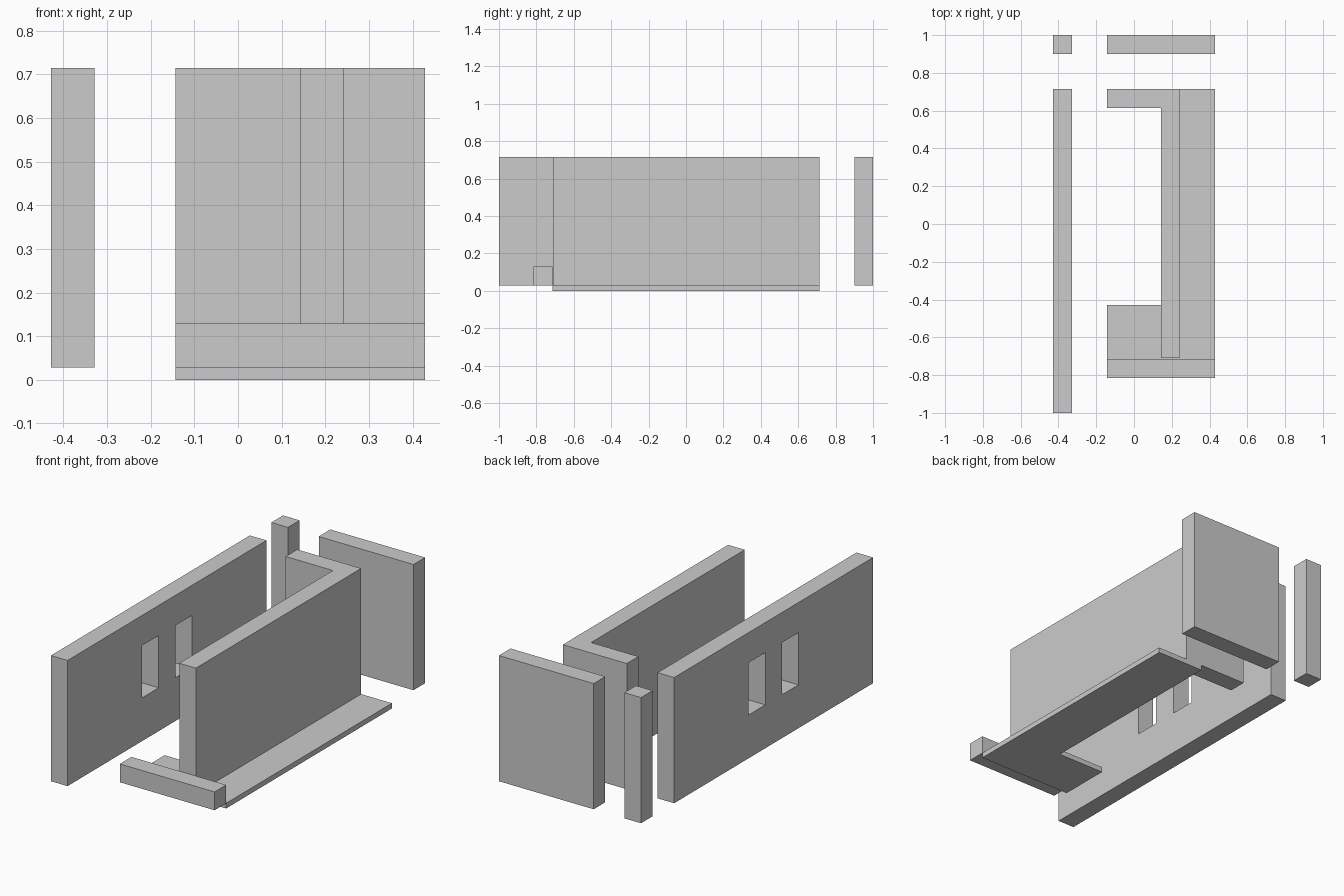
import bpy, bmesh

if "Cube" in bpy.data.objects:
    bpy.data.objects.remove(bpy.data.objects["Cube"])

U = 1 / 7              # layout unit
T = 0.1                # wall thickness
Z0, Z1 = 0.2 * U, 5 * U  # wall base and top


def prism(name, outline, z0, z1):
    """Extrude an xy outline from z0 up to z1."""
    bm = bmesh.new()
    face = bm.faces.new([bm.verts.new((x, y, z0)) for x, y in outline])
    ext = bmesh.ops.extrude_face_region(bm, geom=[face])
    verts = [g for g in ext["geom"] if isinstance(g, bmesh.types.BMVert)]
    bmesh.ops.translate(bm, verts=verts, vec=(0, 0, z1 - z0))
    bmesh.ops.recalc_face_normals(bm, faces=bm.faces)
    mesh = bpy.data.meshes.new(name)
    bm.to_mesh(mesh)
    bm.free()
    obj = bpy.data.objects.new(name, mesh)
    bpy.context.collection.objects.link(obj)
    return obj


def box(name, x0, x1, y0, y1, z0=Z0, z1=Z1):
    return prism(name, [(x0, y0), (x1, y0), (x1, y1), (x0, y1)], z0, z1)


# Long left wall with two window openings
wall = box("left_wall", -3 * U, -3 * U + T, -1, 5 * U)
for i, y in enumerate((-2 * U, 0)):
    cutter = box(f"window_cutter_{i}", -3 * U - T, -3 * U + 2 * T,
                 y - U / 2, y + U / 2, 0.265, 0.55)
    mod = wall.modifiers.new("window", 'BOOLEAN')
    mod.operation = 'DIFFERENCE'
    mod.solver = 'EXACT'
    mod.object = cutter
    bpy.context.view_layer.objects.active = wall
    bpy.ops.object.modifier_apply(modifier=mod.name)
    bpy.data.objects.remove(cutter)

# Back post and back wall
box("back_post", -3 * U, -3 * U + T, 1 - T, 1)
box("back_wall", -U, 3 * U, 1 - T, 1)

# Inner wall with its return at the back
prism("inner_wall", [(U, -0.71), (U + T, -0.71), (U + T, 5 * U),
                     (-U, 5 * U), (-U, 5 * U - T), (U, 5 * U - T)], Z0, Z1)

# L-shaped floor slab
prism("floor_slab", [(-U, -5 * U), (3 * U, -5 * U), (3 * U, 5 * U),
                     (U, 5 * U), (U, -3 * U), (-U, -3 * U)], 0, Z0)

# Low curb along the front
box("front_curb", -U, 3 * U, -5 * U - T, -5 * U, Z0, Z0 + T)
